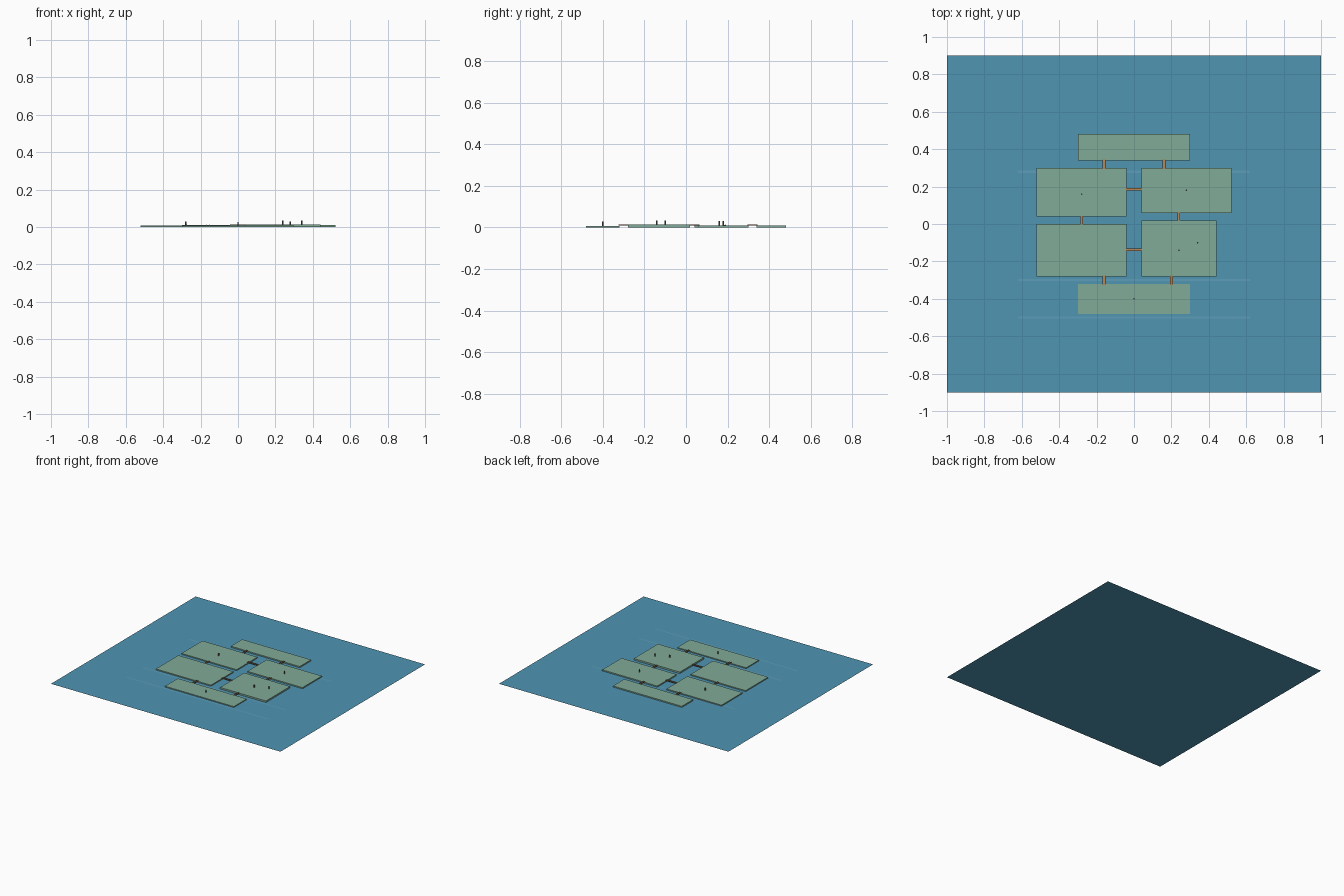
import bpy
from mathutils import Vector

if "Cube" in bpy.data.objects:
    bpy.data.objects.remove(bpy.data.objects["Cube"])


def material(name, rgb):
    m = bpy.data.materials.new(name)
    m.diffuse_color = (*rgb, 1)
    m.use_nodes = True
    m.node_tree.nodes["Principled BSDF"].inputs["Base Color"].default_value = m.diffuse_color
    return m


WATER = material("water", (0.08, 0.30, 0.45))
RIPPLE = material("ripple", (0.11, 0.34, 0.49))
GRASS = material("grass", (0.22, 0.41, 0.31))
WOOD = material("wood", (0.50, 0.25, 0.09))
RAIL = material("rail", (0.22, 0.10, 0.05))
STONE = material("post_stone", (0.14, 0.12, 0.10))


def box(name, x0, x1, y0, y1, z0, z1, mat):
    bpy.ops.mesh.primitive_cube_add(size=1)
    o = bpy.context.object
    o.name = name
    o.location = ((x0 + x1) / 2, (y0 + y1) / 2, (z0 + z1) / 2)
    o.scale = (x1 - x0, y1 - y0, z1 - z0)
    o.data.materials.append(mat)
    return o


def sheet(name, x, y, w, d, z, mat):
    bpy.ops.mesh.primitive_plane_add(size=1, location=(x, y, z))
    o = bpy.context.object
    o.name = name
    o.scale = (w, d, 1)
    o.data.materials.append(mat)


# water surface with faint ripple lines
sheet("water", 0, 0, 2.0, 1.8, 0, WATER)
for i, y in enumerate((-0.50, -0.30, 0.28)):
    sheet(f"ripple_{i}", 0, y, 1.24, 0.012, 0.0006, RIPPLE)

# flat islands
islands = {
    "north_island": (-0.30, 0.30, 0.34, 0.48, 0.010),
    "upper_west_island": (-0.52, -0.04, 0.04, 0.30, 0.009),
    "upper_east_island": (0.04, 0.52, 0.06, 0.30, 0.010),
    "lower_west_island": (-0.52, -0.04, -0.28, 0.00, 0.009),
    "lower_east_island": (0.04, 0.44, -0.28, 0.02, 0.013),
    "south_island": (-0.30, 0.30, -0.48, -0.32, 0.008),
}
for name, (x0, x1, y0, y1, top) in islands.items():
    box(name, x0, x1, y0, y1, 0.0008, top, GRASS)

# bridges: a thin deck with a rail along each side
W, R, Z = 0.006, 0.0012, 0.010


def bridge(name, a, b):
    a, b = Vector(a), Vector(b)
    along_x = abs(b.x - a.x) > abs(b.y - a.y)
    for part, lo, hi, z0, z1, mat in (
            ("deck", -W, W, Z, Z + 0.002, WOOD),
            ("rail_a", -W - R, -W + R, Z, Z + 0.005, RAIL),
            ("rail_b", W - R, W + R, Z, Z + 0.005, RAIL)):
        if along_x:
            box(f"{name}_{part}", a.x, b.x, a.y + lo, a.y + hi, z0, z1, mat)
        else:
            box(f"{name}_{part}", a.x + lo, a.x + hi, a.y, b.y, z0, z1, mat)


for i, (x, y0, y1) in enumerate(((-0.16, 0.295, 0.345), (0.16, 0.295, 0.345),
                                 (-0.28, -0.002, 0.042), (0.24, 0.018, 0.065),
                                 (-0.16, -0.325, -0.275), (0.20, -0.325, -0.275))):
    bridge(f"cross_bridge_{i}", (x, y0), (x, y1))
for i, y in enumerate((0.185, -0.138)):
    bridge(f"side_bridge_{i}", (-0.044, y), (0.044, y))

# marker posts
for i, (x, y, z0, z1) in enumerate(((-0.28, 0.16, 0.009, 0.030), (0.28, 0.18, 0.010, 0.031),
                                    (0.24, -0.14, 0.013, 0.034), (0.34, -0.10, 0.013, 0.034),
                                    (0.0, -0.40, 0.008, 0.028))):
    bpy.ops.mesh.primitive_cylinder_add(vertices=8, radius=0.004, depth=z1 - z0,
                                        location=(x, y, (z0 + z1) / 2))
    o = bpy.context.object
    o.name = f"post_{i}"
    o.data.materials.append(STONE)
